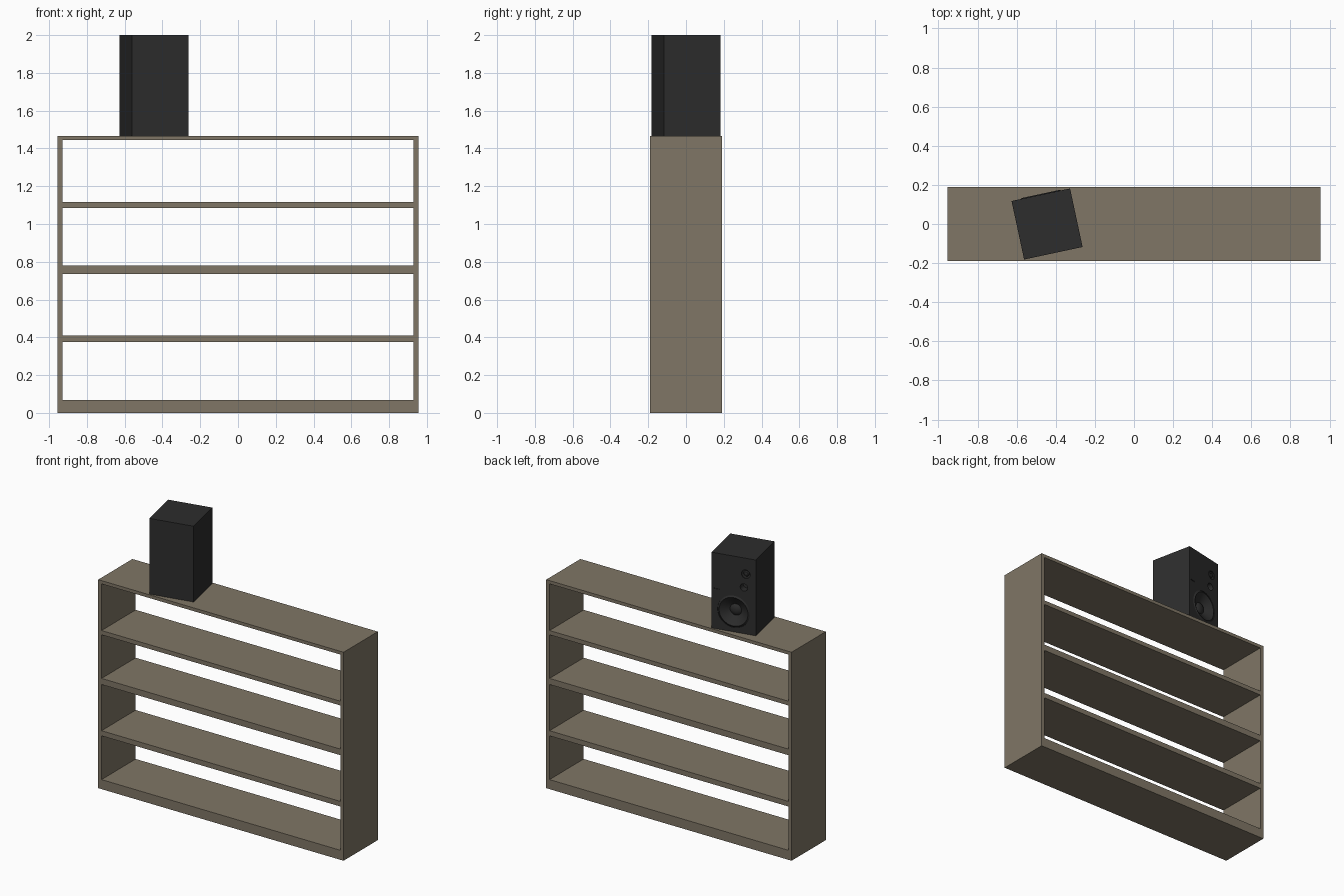
import bpy, bmesh
from math import cos, sin, tau, radians
from mathutils import Matrix

cube = bpy.data.objects.get("Cube")
if cube:
    bpy.data.objects.remove(cube, do_unlink=True)


def material(name, rgb):
    m = bpy.data.materials.new(name)
    m.use_nodes = True
    m.diffuse_color = (*rgb, 1)
    m.node_tree.nodes["Principled BSDF"].inputs["Base Color"].default_value = (*rgb, 1)
    return m


wood = material("grey brown wood", (0.214, 0.182, 0.132))
black = material("charcoal", (0.026, 0.026, 0.026))


def finish(name, bm, mat, matrix=Matrix()):
    bmesh.ops.recalc_face_normals(bm, faces=bm.faces)
    mesh = bpy.data.meshes.new(name)
    bm.to_mesh(mesh)
    bm.free()
    mesh.materials.append(mat)
    ob = bpy.data.objects.new(name, mesh)
    ob.matrix_world = matrix
    bpy.context.collection.objects.link(ob)
    return ob


def box(name, lo, hi, mat, matrix=Matrix()):
    bm = bmesh.new()
    bmesh.ops.create_cube(bm, size=1)
    for v in bm.verts:
        v.co = [a + (b - a) * (c + 0.5) for a, b, c in zip(lo, hi, v.co)]
    return finish(name, bm, mat, matrix)


def lathe(name, profile, u, h, mat, matrix, sides=32):
    """Spin (radius, outward offset) points about an axis leaving the baffle."""
    bm = bmesh.new()
    rings = [[bm.verts.new((u + r * cos(tau * i / sides), FACE + d, h + r * sin(tau * i / sides)))
              for i in range(sides)] for r, d in profile]
    for a, b in zip(rings, rings[1:]):
        for i in range(sides):
            j = (i + 1) % sides
            bm.faces.new((a[i], a[j], b[j], b[i]))
    bm.faces.new(rings[0])
    bm.faces.new(rings[-1])
    return finish(name, bm, mat, matrix)


# Shelf unit: two side panels and five boards
W, D, H, T = 0.955, 0.19, 1.467, 0.026
for side, x in (("right", -W), ("left", W - T)):
    box(f"{side}_panel", (x, -D, 0), (x + T, D, H), wood)
boards = {"bottom_board": (0, 0.067), "lower_shelf": (0.375, 0.411),
          "middle_shelf": (0.736, 0.779), "upper_shelf": (1.086, 1.116),
          "top_board": (1.444, H)}
for name, (z0, z1) in boards.items():
    box(name, (T - W, -D, z0), (W - T, D, z1), wood)

# Speaker cabinet, turned slightly, with its drivers towards the back
FACE = 0.153
place = Matrix.Translation((-0.4445, 0, H)) @ Matrix.Rotation(radians(12.1), 4, "Z")
cabinet = box("speaker_cabinet", (-FACE, -FACE, 0), (FACE, FACE, 2 - H), black, place)

# Openings cut in the baffle: woofer, tweeter, bass port, badge slot
cutters = [lathe("cutter", [(r, -d), (r, 0.02)], u, h, black, place)
           for u, h, r, d in ((0, 0.143, 0.112, 0.05), (-0.083, 0.42, 0.03, 0.02),
                              (-0.07, 0.325, 0.026, 0.05))]
cutters.append(box("cutter", (0.1, FACE - 0.005, 0.281), (0.136, FACE + 0.02, 0.289), black, place))
for c in cutters:
    mod = cabinet.modifiers.new("opening", "BOOLEAN")
    mod.operation, mod.solver, mod.object = "DIFFERENCE", "EXACT", c
bpy.context.view_layer.update()
graph = bpy.context.evaluated_depsgraph_get()
cut_mesh = bpy.data.meshes.new_from_object(cabinet.evaluated_get(graph))
cabinet.modifiers.clear()
cabinet.data = cut_mesh
for c in cutters:
    bpy.data.objects.remove(c, do_unlink=True)

# Driver cones sitting in the openings
woofer = lathe("woofer", [(0.112, -0.049), (0.112, -0.004), (0.1, 0.004), (0.086, -0.006),
                          (0.04, -0.034), (0.032, -0.026), (0.012, -0.02)],
               0, 0.143, black, place)
tweeter = lathe("tweeter", [(0.03, -0.019), (0.03, -0.008), (0.02, -0.012),
                            (0.014, -0.004), (0.005, -0.001)], -0.083, 0.42, black, place)
bpy.ops.object.select_all(action="DESELECT")
for ob in (woofer, tweeter, cabinet):
    ob.select_set(True)
bpy.context.view_layer.objects.active = woofer
bpy.ops.object.shade_smooth_by_angle(angle=radians(30))
